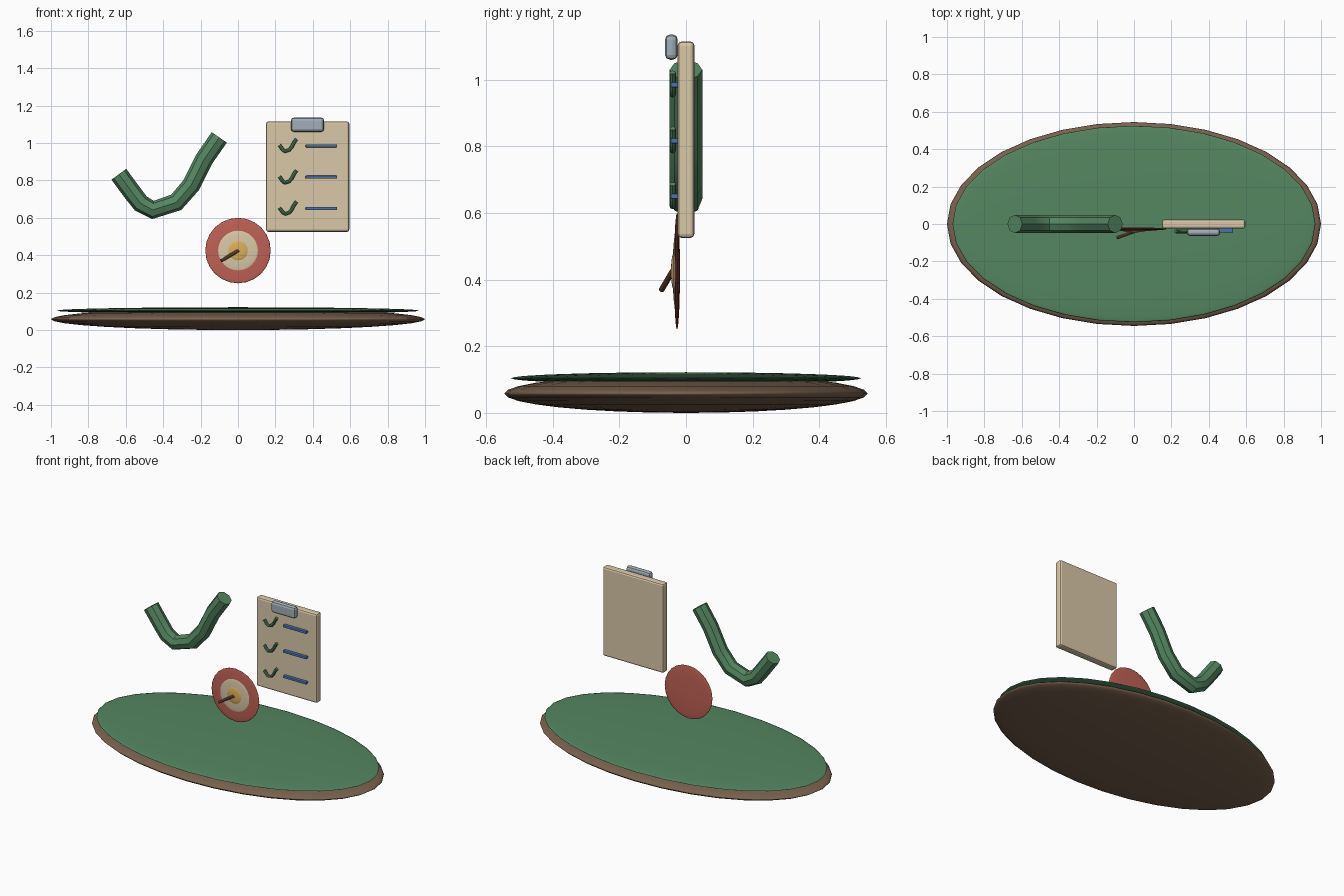
import bpy
from math import pi
from mathutils import Vector

if "Cube" in bpy.data.objects:
    bpy.data.objects.remove(bpy.data.objects["Cube"])


def material(name, rgb):
    m = bpy.data.materials.new(name)
    m.diffuse_color = (*rgb, 1)
    m.use_nodes = True
    m.node_tree.nodes["Principled BSDF"].inputs["Base Color"].default_value = m.diffuse_color
    return m


GREEN = material("green", (0.09, 0.24, 0.12))
BROWN = material("brown", (0.19, 0.12, 0.075))
CREAM = material("cream", (0.70, 0.58, 0.39))
RED = material("red", (0.52, 0.12, 0.09))
GOLD = material("gold", (0.72, 0.43, 0.10))
BLUE = material("blue", (0.07, 0.17, 0.42))
STEEL = material("steel", (0.36, 0.43, 0.48))
WOOD = material("dart_wood", (0.25, 0.11, 0.06))


def finish(name, mat, smooth=True):
    ob = bpy.context.object
    ob.name = name
    ob.data.materials.append(mat)
    if smooth:
        bpy.ops.object.shade_smooth_by_angle(angle=pi / 6)
    return ob


def ellipsoid(name, loc, half, mat, seg, rings, rot=(0, 0, 0)):
    bpy.ops.mesh.primitive_uv_sphere_add(segments=seg, ring_count=rings, radius=1,
                                         location=loc, rotation=rot)
    bpy.context.object.scale = half
    return finish(name, mat)


def box(name, lo, hi, mat, bevel=0):
    lo, hi = Vector(lo), Vector(hi)
    bpy.ops.mesh.primitive_cube_add(size=1, location=(lo + hi) / 2)
    ob = bpy.context.object
    ob.scale = hi - lo
    bpy.ops.object.transform_apply(location=False, rotation=False, scale=True)
    if bevel:
        mod = ob.modifiers.new("bevel", 'BEVEL')
        mod.width = bevel
        mod.segments = 2
    return finish(name, mat, False)


# Centre line of a tick, relative to its middle
TICK = [(-0.267, 0.003), (-0.195, -0.095), (-0.15, -0.153), (-0.085, -0.188),
        (0.04, -0.147), (0.12, -0.055), (0.19, 0.085), (0.27, 0.20)]


def tick(name, centre, scale, radius):
    cu = bpy.data.curves.new(name, 'CURVE')
    cu.dimensions = '3D'
    cu.bevel_depth = radius
    cu.bevel_resolution = 2
    cu.use_fill_caps = True
    sp = cu.splines.new('POLY')
    sp.points.add(len(TICK) - 1)
    for p, (x, z) in zip(sp.points, TICK):
        p.co = (x * scale, 0, z * scale, 1)
    ob = bpy.data.objects.new(name, cu)
    ob.location = centre
    bpy.context.collection.objects.link(ob)
    bpy.ops.object.select_all(action='DESELECT')
    ob.select_set(True)
    bpy.context.view_layer.objects.active = ob
    bpy.ops.object.convert(target='MESH')
    return finish(name, GREEN, True)


# Oval base with a grassy top
ellipsoid("base", (0, 0, 0.058), (1, 0.545, 0.058), BROWN, 32, 16)
ellipsoid("base_top", (0, 0, 0.104), (0.97, 0.525, 0.018), GREEN, 32, 16)

# Large tick
tick("large_tick", (-0.37, 0, 0.83), 1, 0.049)

# Clipboard with clip and three rows
box("clipboard", (0.15, -0.025, 0.525), (0.595, 0.025, 1.115), CREAM, 0.012)
box("clip", (0.283, -0.063, 1.06), (0.46, -0.025, 1.136), STEEL, 0.015)
for i, z in enumerate((0.985, 0.817, 0.65)):
    tick(f"row_tick_{i + 1}", (0.267, -0.04, z + 0.003), 0.17, 0.0095)
    box(f"row_line_{i + 1}", (0.362, -0.046, z - 0.008), (0.53, -0.024, z + 0.008), BLUE, 0.003)

# Target made of flattened discs facing the front
for name, y, r, t, mat in (("target_outer", -0.027, 0.175, 0.009, RED),
                           ("target_middle", -0.032, 0.11, 0.008, CREAM),
                           ("target_centre", -0.037, 0.054, 0.008, GOLD)):
    ellipsoid(name, (0, y, 0.425), (r, r, t), mat, 24, 12, (pi / 2, 0, 0))

# Dart stuck in the target
a, b = Vector((-0.09, -0.073, 0.37)), Vector((0.003, -0.04, 0.426))
bpy.ops.mesh.primitive_cylinder_add(vertices=10, radius=0.009, depth=(b - a).length,
                                    location=(a + b) / 2,
                                    rotation=(b - a).to_track_quat('Z', 'Y').to_euler())
finish("dart", WOOD, True)
